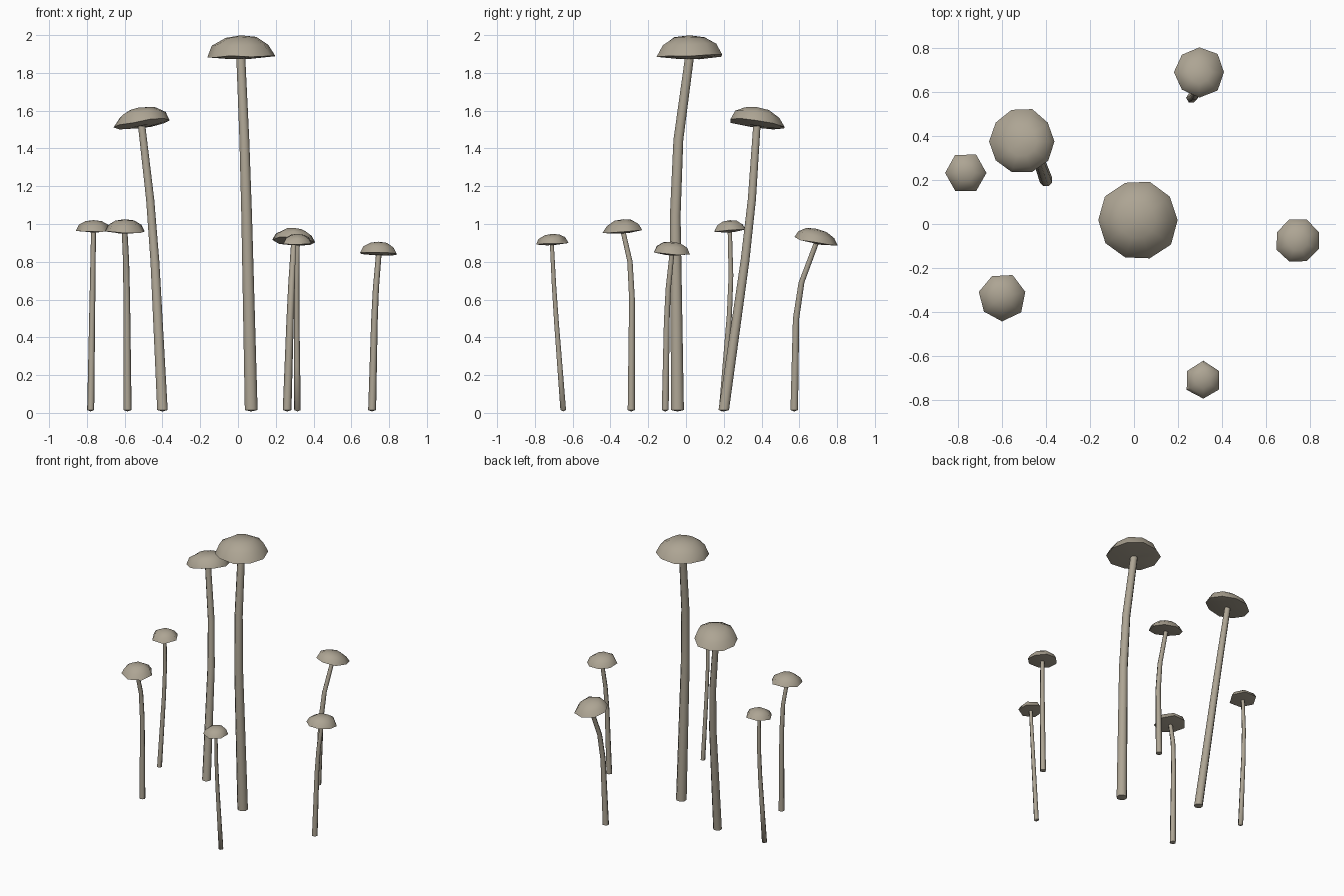
import bpy, bmesh, math, random
from mathutils import Vector

random.seed(4)
cube = bpy.data.objects.get("Cube")
if cube:
    bpy.data.objects.remove(cube)

beige = bpy.data.materials.new("dull_beige")
beige.use_nodes = True
beige.diffuse_color = (0.42, 0.375, 0.295, 1)
beige.node_tree.nodes["Principled BSDF"].inputs["Base Color"].default_value = beige.diffuse_color


def add_ring(bm, centre, radius, sides, turn=0.5, wobble=0):
    """Horizontal ring of vertices; turn 0.5 puts a flat side at the back."""
    ring = []
    for i in range(sides):
        angle = math.pi / 2 + math.tau * (i + turn) / sides
        out = Vector((math.cos(angle), math.sin(angle), 0))
        lift = Vector((0, 0, radius * random.uniform(-wobble, wobble)))
        ring.append(bm.verts.new(centre + out * radius * random.uniform(1 - wobble, 1 + wobble) + lift))
    return ring


def finish(bm, name, rings, sharp_angle):
    """Skin successive rings; a ring of one vertex closes the form to a point."""
    for low, high in zip(rings, rings[1:]):
        sides = max(len(low), len(high))
        for i in range(sides):
            j = (i + 1) % sides
            corners = [low[i % len(low)], low[j % len(low)], high[j % len(high)], high[i % len(high)]]
            bm.faces.new(list(dict.fromkeys(corners)))
    bmesh.ops.recalc_face_normals(bm, faces=bm.faces)
    mesh = bpy.data.meshes.new(name)
    bm.to_mesh(mesh)
    bm.free()
    mesh.materials.append(beige)
    obj = bpy.data.objects.new(name, mesh)
    bpy.context.collection.objects.link(obj)
    bpy.ops.object.select_all(action='DESELECT')
    obj.select_set(True)
    bpy.context.view_layer.objects.active = obj
    bpy.ops.object.shade_smooth_by_angle(angle=math.radians(sharp_angle))


def stem(name, base, bend, top, cap_radius):
    """Tapered stalk with a softened bend and a blunt pointed foot."""
    bm = bmesh.new()
    path = [base, base.lerp(bend, 0.4), base.lerp(bend, 0.8), bend.lerp(top, 0.25), top]
    sides = 8 if cap_radius > 0.14 else 6
    rings = [[bm.verts.new(base - Vector((0, 0, base.z / 2)))]]
    for point in path:
        taper = (point.z - base.z) / (top.z - base.z)
        rings.append(add_ring(bm, point, cap_radius * (0.2 - 0.06 * taper), sides))
    rings.append([bm.verts.new(top)])
    finish(bm, name, rings, 65)


def cap(name, centre, radius, sides, turn, tilt):
    """Faceted dome with a nearly flat underside; tilt is its slope along x and y."""
    bm = bmesh.new()
    height = Vector((0, 0, radius * 0.65))
    rings = [[bm.verts.new(centre)]]
    for share, level in ((0.3, -0.05), (1, 0.08), (0.82, 0.58), (0.45, 0.9)):
        rings.append(add_ring(bm, centre + height * level, radius * share, sides, turn, 0.035))
    rings.append([bm.verts.new(centre + height)])
    for v in bm.verts:
        v.co.z += (v.co - centre).xy.dot(Vector(tilt))
    finish(bm, name, rings, 55)


# name, foot (x, y), bend, cap underside centre, cap radius, cap sides, cap turn, cap tilt
mushrooms = [
    ("tall", (.07, -.045), (.04, -.06, 1.3), (.015, .018, 1.88), .183, 10, .5, (.02, 0)),
    ("medium", (-.4, .2), (-.45, .34, 1), (-.51, .375, 1.52), .15, 10, .5, (.13, -.13)),
    ("left_back", (-.78, .19), (-.77, .24, .65), (-.765, .232, .96), .093, 6, .5, (0, .05)),
    ("left_front", (-.585, -.29), (-.59, -.285, .75), (-.6, -.332, .955), .108, 7, .5, (0, .06)),
    ("back", (.26, .573), (.28, .585, .62), (.297, .69, .9), .115, 8, 0, (-.06, -.2)),
    ("front", (.315, -.65), (.31, -.695, .6), (.315, -.71, .892), .086, 6, 0, (0, .05)),
    ("right", (.71, -.11), (.725, -.1, .6), (.745, -.075, .838), .105, 8, .5, (-.03, -.05)),
]
for name, foot, bend, centre, radius, sides, turn, tilt in mushrooms:
    top = Vector(centre)
    stem(name + "_mushroom_stem", Vector((*foot, 0.015)), Vector(bend), top, radius)
    cap(name + "_mushroom_cap", top, radius, sides, turn, tilt)
